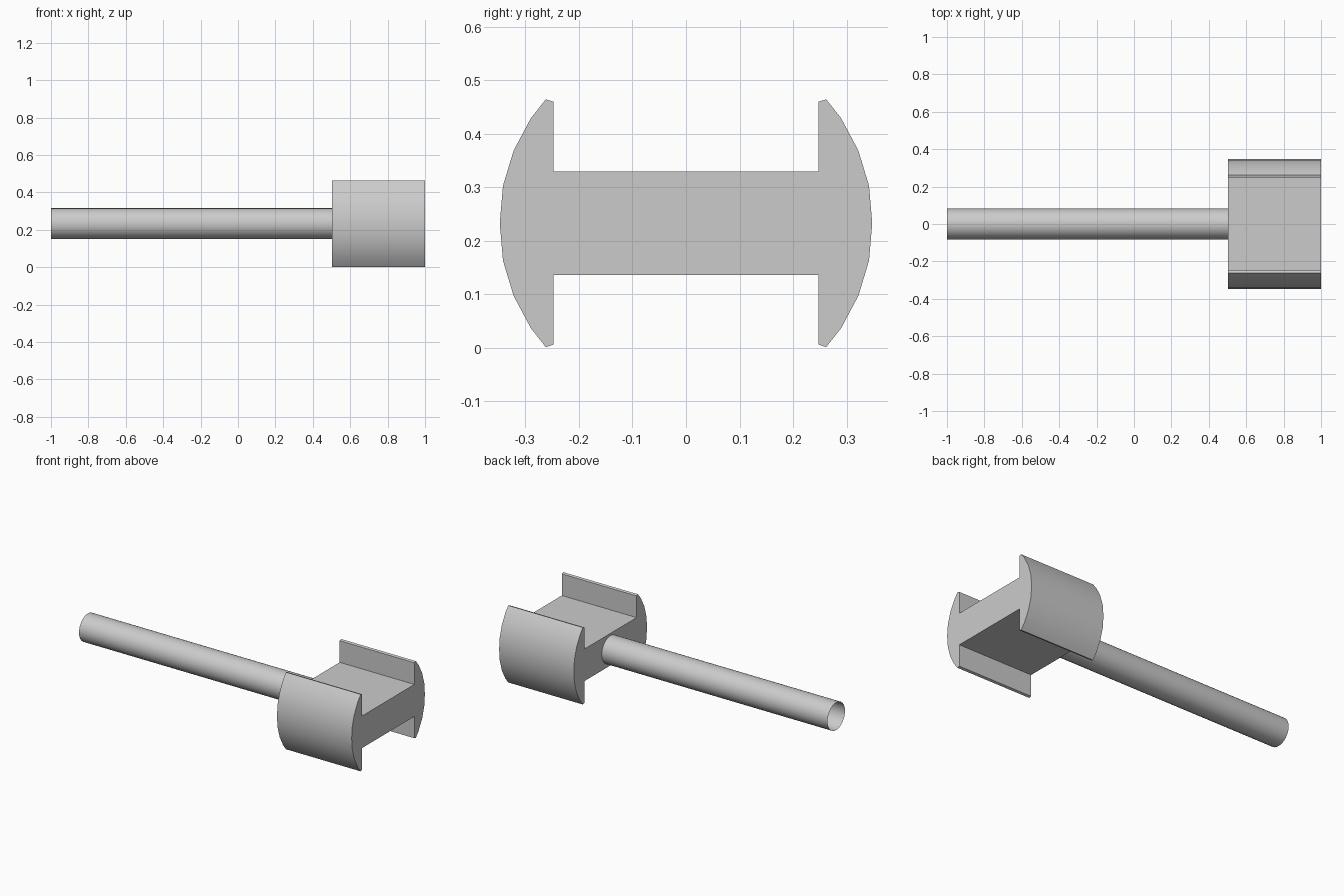
import bpy, bmesh, math
from mathutils import Matrix

if "Cube" in bpy.data.objects:
    bpy.data.objects.remove(bpy.data.objects["Cube"])

MID_Z = 0.2325
HEAD_X0, HEAD_X1 = 0.503, 1.0
ROD_RADIUS = 0.083


def finish(bm, name):
    bmesh.ops.recalc_face_normals(bm, faces=bm.faces)
    mesh = bpy.data.meshes.new(name)
    bm.to_mesh(mesh)
    bm.free()
    obj = bpy.data.objects.new(name, mesh)
    bpy.context.collection.objects.link(obj)
    bpy.ops.object.select_all(action='DESELECT')
    obj.select_set(True)
    bpy.context.view_layer.objects.active = obj
    bpy.ops.object.shade_smooth_by_angle(angle=math.radians(30))
    return obj


# Head: quarter outline (y, height from middle) mirrored into a full H section
quarter = [(0.348, 0.0), (0.342, 0.07), (0.322, 0.136), (0.29, 0.196),
           (0.262, 0.2315), (0.248, 0.227), (0.248, 0.0965)]
half = quarter + [(-y, h) for y, h in reversed(quarter)]
outline = half + [(y, -h) for y, h in reversed(half[1:-1])]

bm = bmesh.new()
section = bm.faces.new([bm.verts.new((HEAD_X0, y, MID_Z + h)) for y, h in outline])
ext = bmesh.ops.extrude_face_region(bm, geom=[section], use_keep_orig=True)
moved = [v for v in ext["geom"] if isinstance(v, bmesh.types.BMVert)]
bmesh.ops.translate(bm, verts=moved, vec=(HEAD_X1 - HEAD_X0, 0, 0))
finish(bm, "head")

# Rod: open-ended tube running from the back of the head
length = HEAD_X0 + 1.0
place = Matrix.Translation((-1 + length / 2, 0, MID_Z)) @ Matrix.Rotation(math.pi / 2, 4, 'Y')
bm = bmesh.new()
bmesh.ops.create_cone(bm, cap_ends=False, segments=32, radius1=ROD_RADIUS,
                      radius2=ROD_RADIUS, depth=length, matrix=place)
# Make sure the open wall faces outward
rod = finish(bm, "rod")
face = rod.data.polygons[0]
if face.normal.y * face.center.y + face.normal.z * (face.center.z - MID_Z) < 0:
    rod.data.flip_normals()
